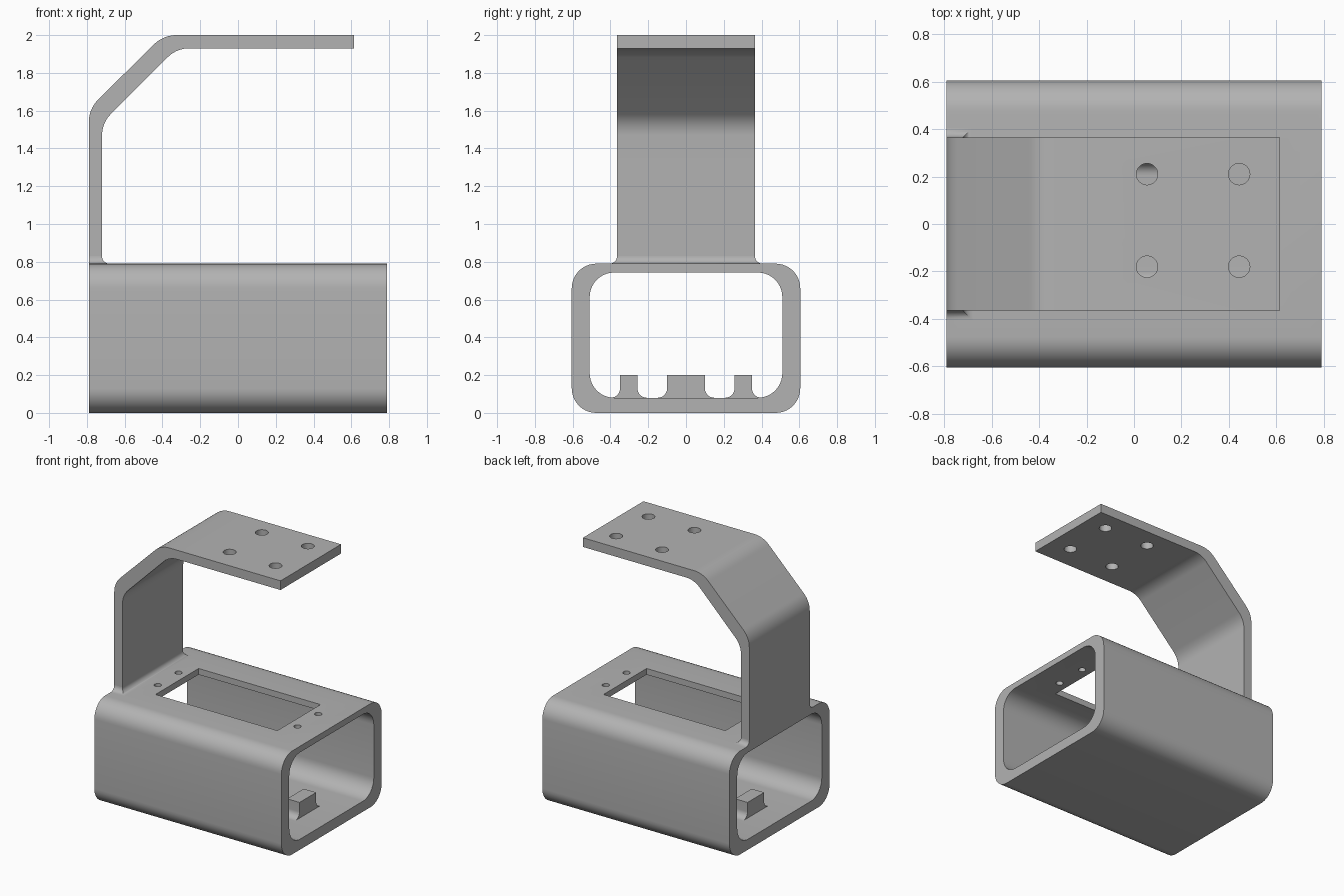
import bpy, bmesh, math
from mathutils import Vector

if "Cube" in bpy.data.objects:
    bpy.data.objects.remove(bpy.data.objects["Cube"], do_unlink=True)

GREY = (0.45, 0.45, 0.45, 1)
mat = bpy.data.materials.new("plain grey")
mat.use_nodes = True
mat.diffuse_color = GREY
bsdf = next(n for n in mat.node_tree.nodes if n.type == 'BSDF_PRINCIPLED')
bsdf.inputs["Base Color"].default_value = GREY

HALF_L, HALF_W, TOP = 0.79, 0.605, 0.79     # sleeve
FLOOR, CEIL = 0.08, 0.743
ARM_W, ARM_T, BASE_R = 0.365, 0.07, 0.04    # arm


def rounded(points, segs=10):
    """Closed outline; each point is (a, b) or (a, b, fillet radius)."""
    out = []
    for i, p in enumerate(points):
        c = Vector(p[:2])
        if len(p) == 2:
            out.append(c)
            continue
        d0 = (Vector(points[i - 1][:2]) - c).normalized()
        d1 = (Vector(points[(i + 1) % len(points)][:2]) - c).normalized()
        half = d0.angle(d1) / 2
        centre = c + (d0 + d1).normalized() * (p[2] / math.sin(half))
        start = c + d0 * (p[2] / math.tan(half)) - centre
        end = c + d1 * (p[2] / math.tan(half)) - centre
        sweep = math.pi - 2 * half
        for k in range(segs + 1):
            t = k / segs
            out.append(centre + (start * math.sin((1 - t) * sweep)
                                 + end * math.sin(t * sweep)) / math.sin(sweep))
    return out


def loft(name, rings):
    """Solid through rings of equal point count, capped at both ends."""
    bm = bmesh.new()
    loops = [[bm.verts.new(p) for p in ring] for ring in rings]
    n = len(loops[0])
    for a, b in zip(loops, loops[1:]):
        for i in range(n):
            j = (i + 1) % n
            bm.faces.new((a[i], a[j], b[j], b[i]))
    bm.faces.new(loops[0][::-1])
    bm.faces.new(loops[-1])
    bmesh.ops.recalc_face_normals(bm, faces=bm.faces)
    mesh = bpy.data.meshes.new(name)
    bm.to_mesh(mesh)
    bm.free()
    mesh.materials.append(mat)
    obj = bpy.data.objects.new(name, mesh)
    bpy.context.collection.objects.link(obj)
    return obj


def prism(name, outline, axis, lo, hi):
    """Extrude an outline along x (yz outline), y (xz) or z (xy)."""
    place = {'x': lambda p, h: (h, p[0], p[1]),
             'y': lambda p, h: (p[0], h, p[1]),
             'z': lambda p, h: (p[0], p[1], h)}[axis]
    return loft(name, [[place(p, h) for p in outline] for h in (lo, hi)])


def rect(a0, a1, b0, b1, r=None):
    extra = () if r is None else (r,)
    return rounded([(a, b) + extra for a, b in ((a0, b0), (a1, b0), (a1, b1), (a0, b1))])


def circle(x, y, r, n=32):
    return [(x + r * math.cos(k * math.tau / n), y + r * math.sin(k * math.tau / n))
            for k in range(n)]


def cut(target, cutters):
    bpy.context.view_layer.objects.active = target
    for c in cutters:
        mod = target.modifiers.new("cut", 'BOOLEAN')
        mod.operation, mod.solver, mod.object = 'DIFFERENCE', 'EXACT', c
        bpy.ops.object.modifier_apply(modifier=mod.name)
        bpy.data.objects.remove(c, do_unlink=True)


# Sleeve: rounded tube with a window and four screw holes in its top
sleeve = prism("sleeve", rect(-HALF_W, HALF_W, 0, TOP, 0.13), 'x', -HALF_L, HALF_L)
cutters = [prism("bore_cutter", rect(-0.51, 0.51, FLOOR, CEIL, 0.13), 'x', -1, 1),
           prism("window_cutter", rect(-0.515, 0.515, -0.26, 0.26), 'z', 0.6, 1)]
for x in (-0.59, 0.59):
    for y in (-0.125, 0.125):
        cutters.append(prism("screw_cutter", circle(x, y, 0.026), 'z', 0.6, 1))
cut(sleeve, cutters)

# Bent arm with four mounting holes
inner_x = -HALF_L + ARM_T
foot = TOP + BASE_R
arm = prism("arm", rounded([
    (-HALF_L, foot), (-HALF_L, 1.61, 0.17), (-0.395, 2, 0.17), (0.615, 2),
    (0.615, 1.93), (-0.325, 1.93, 0.16), (inner_x, 1.535, 0.16), (inner_x, foot)]),
    'y', -ARM_W, ARM_W)
cut(arm, [prism("mount_cutter", circle(x, y, 0.045), 'z', 1.8, 2.2)
          for x in (0.055, 0.443) for y in (-0.18, 0.21)])

# Flared foot blending the arm into the sleeve
rings = []
for k in range(9):
    a = k / 8 * math.pi / 2
    flare, z = BASE_R * (1 - math.sin(a)), foot - BASE_R * math.cos(a)
    w, x = ARM_W + flare, inner_x + flare
    rings.append([(-HALF_L, -w, z), (x, -w, z), (x, w, z), (-HALF_L, w, z)])
foot_obj = loft("arm_foot", rings)

# Locating pegs on the floor, filleted on their sides
parts = [sleeve, arm, foot_obj]


def peg(name, y, half_w, x0, x1, r=0.05):
    base, top = FLOOR - 0.02, 0.2
    parts.append(prism(name, rounded([
        (y - half_w - r, base), (y - half_w - r, FLOOR), (y - half_w, FLOOR, r),
        (y - half_w, top), (y + half_w, top), (y + half_w, FLOOR, r),
        (y + half_w + r, FLOOR), (y + half_w + r, base)]), 'x', x0, x1))


for side, label in ((-1, "right"), (1, "left")):
    peg("end_peg_" + label, 0, 0.1, *sorted((side * 0.485, side * 0.59)))
    peg("side_peg_" + label, side * 0.303, 0.046, -0.1, 0.1)

# Smooth bends, crisp edges
for obj in parts:
    bm = bmesh.new()
    bm.from_mesh(obj.data)
    bmesh.ops.remove_doubles(bm, verts=bm.verts, dist=1e-5)
    bm.to_mesh(obj.data)
    bm.free()
    bpy.ops.object.select_all(action='DESELECT')
    obj.select_set(True)
    bpy.context.view_layer.objects.active = obj
    bpy.ops.object.shade_smooth_by_angle(angle=math.radians(30))
